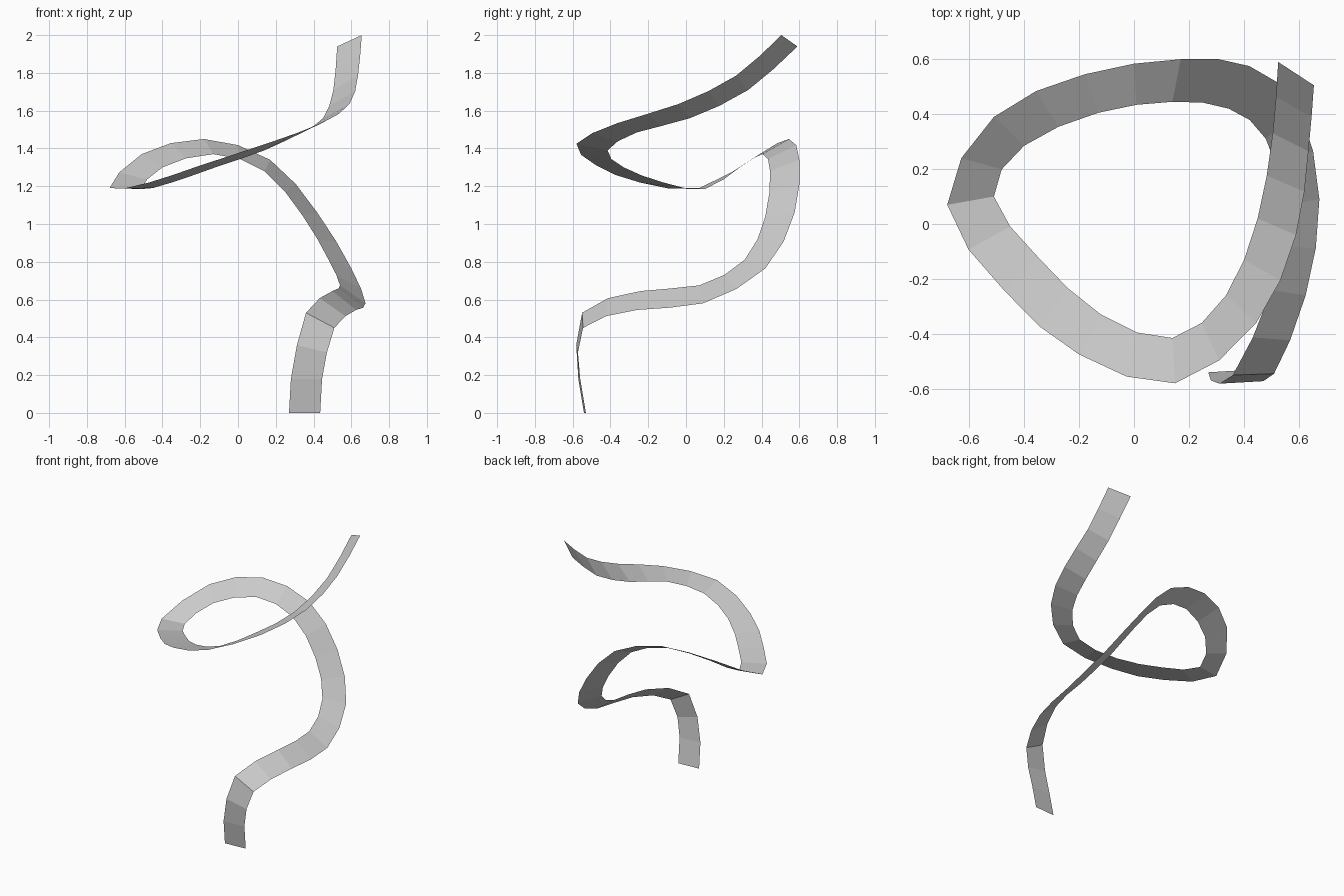
import bpy
import bmesh
from mathutils import Vector

default_cube = bpy.data.objects.get("Cube")
if default_cube:
    bpy.data.objects.remove(default_cube, do_unlink=True)


def make_material(name, colour):
    material = bpy.data.materials.new(name)
    material.use_nodes = True
    material.diffuse_color = colour
    shader = next(n for n in material.node_tree.nodes if n.type == "BSDF_PRINCIPLED")
    shader.inputs["Base Color"].default_value = colour
    return material


def refine_rail(points):
    """Insert one smooth midpoint in every span after the straight foot span."""
    knots = [Vector(point) for point in points]
    ghost_end = knots[-1] * 2 - knots[-2]
    padded = knots + [ghost_end]
    refined = [knots[0], knots[1]]
    for i in range(1, len(knots) - 1):
        before, start, end, after = padded[i - 1:i + 3]
        midpoint = (start + end) * 0.5625 - (before + after) * 0.0625
        refined.extend((midpoint, end))
    return refined


def make_ribbon(name, first_rail, second_rail, material):
    """Bridge two rails with a strip of flat quads."""
    bm = bmesh.new()
    rows = [
        (bm.verts.new(first), bm.verts.new(second))
        for first, second in zip(refine_rail(first_rail), refine_rail(second_rail))
    ]
    for (lower_a, lower_b), (upper_a, upper_b) in zip(rows, rows[1:]):
        bm.faces.new((lower_a, lower_b, upper_b, upper_a))
    mesh = bpy.data.meshes.new(name)
    bm.to_mesh(mesh)
    bm.free()
    mesh.materials.append(material)
    ribbon = bpy.data.objects.new(name, mesh)
    bpy.context.scene.collection.objects.link(ribbon)
    return ribbon


# Inner edge of the ribbon, from the foot up to the free tip
inner_rail = [
    (.27, -.54, 0), (.28, -.57, .18), (.36, -.55, .53),
    (.5, -.24, .645), (.54, .07, .675), (.48, .31, .81),
    (.345, .42, 1.04), (.14, .445, 1.28), (-.13, .405, 1.37),
    (-.4, .285, 1.3), (-.51, .1, 1.185), (-.35, -.12, 1.22),
    (-.12, -.33, 1.3), (.14, -.415, 1.39), (.335, -.26, 1.485),
    (.45, .02, 1.56), (.505, .33, 1.71), (.525, .59, 1.94),
]

# Outer edge of the ribbon, with matching stations
outer_rail = [
    (.435, -.53, 0), (.445, -.56, .18), (.51, -.545, .45),
    (.625, -.26, .545), (.675, .09, .58), (.6, .42, .765),
    (.42, .575, 1.06), (.17, .6, 1.34), (-.18, .545, 1.45),
    (-.51, .39, 1.37), (-.68, .07, 1.19), (-.47, -.245, 1.22),
    (-.2, -.475, 1.31), (.15, -.58, 1.425), (.445, -.36, 1.535),
    (.59, -.04, 1.635), (.635, .265, 1.785), (.655, .505, 2),
]

light_grey = make_material("light_grey", (.6, .6, .6, 1))
make_ribbon("twisting_ribbon", inner_rail, outer_rail, light_grey)
